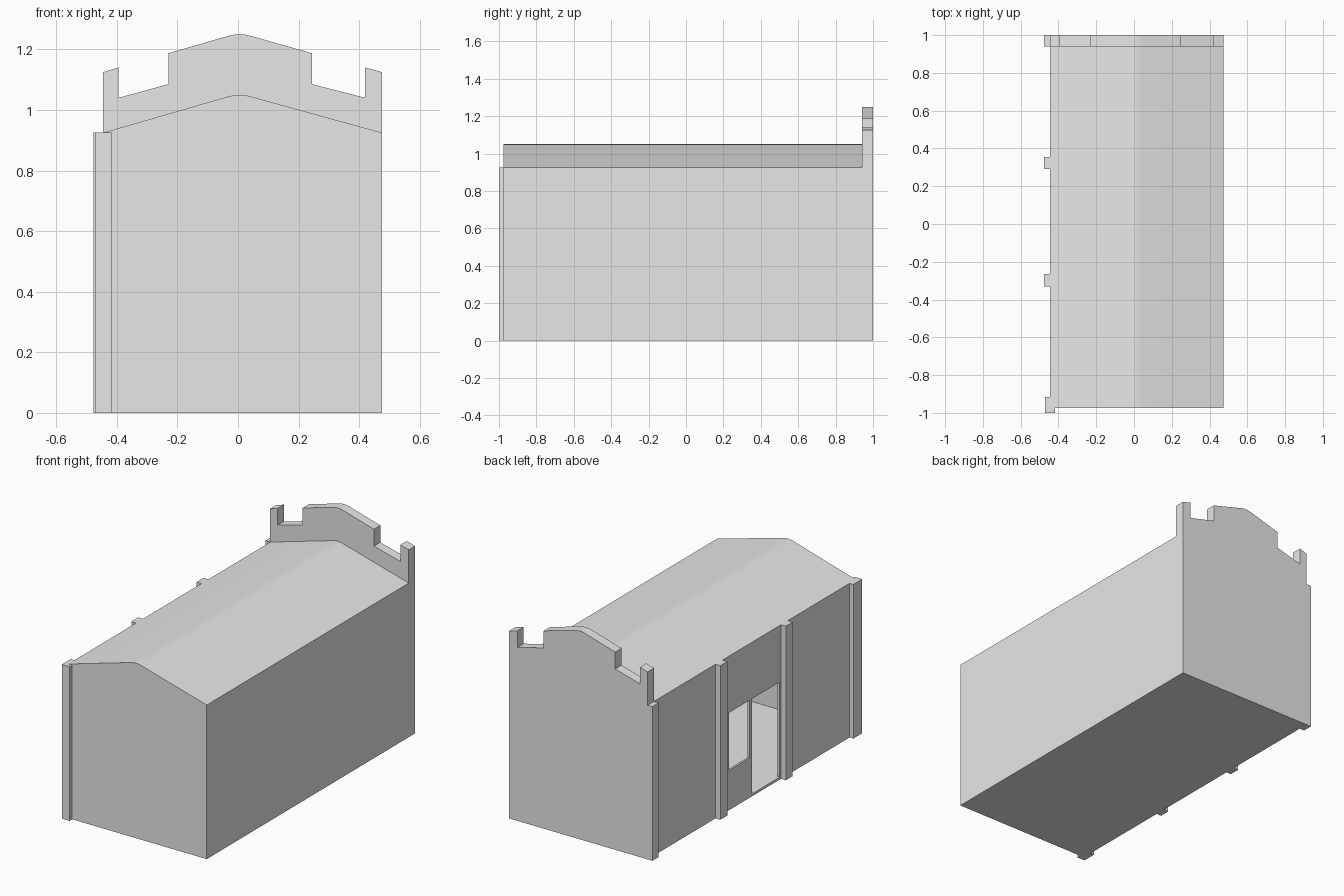
import bpy
import bmesh
from math import radians
from mathutils import Vector

default_cube = bpy.data.objects.get("Cube")
if default_cube:
    bpy.data.objects.remove(default_cube, do_unlink=True)

# One plain plaster colour
GREY = (0.8, 0.8, 0.8, 1.0)
plaster = bpy.data.materials.new("plain_grey")
plaster.use_nodes = True
plaster.diffuse_color = GREY
shader = next(n for n in plaster.node_tree.nodes if n.type == 'BSDF_PRINCIPLED')
shader.inputs["Base Color"].default_value = GREY

LEFT, RIGHT = -0.445, 0.475      # side walls
FRONT, REAR, BACK = -0.975, 0.94, 1.0
EAVES, RIDGE = 0.925, 1.05
THICK = 0.012


def prism(name, points, low, high, axis):
    """Extrude a closed 2D outline along y (points are x, z) or z (points are x, y)."""
    bm = bmesh.new()
    place = (lambda a, b: (a, low, b)) if axis == 'Y' else (lambda a, b: (a, b, low))
    face = bm.faces.new([bm.verts.new(place(a, b)) for a, b in points])
    new = bmesh.ops.extrude_face_region(bm, geom=[face])["geom"]
    step = Vector((0, high - low, 0)) if axis == 'Y' else Vector((0, 0, high - low))
    bmesh.ops.translate(bm, vec=step, verts=[v for v in new if isinstance(v, bmesh.types.BMVert)])
    bmesh.ops.recalc_face_normals(bm, faces=bm.faces)
    mesh = bpy.data.meshes.new(name)
    bm.to_mesh(mesh)
    bm.free()
    mesh.materials.append(plaster)
    obj = bpy.data.objects.new(name, mesh)
    bpy.context.collection.objects.link(obj)
    return obj


def rect(x0, x1, y0, y1):
    return [(x0, y0), (x1, y0), (x1, y1), (x0, y1)]


def select_only(obj):
    bpy.ops.object.select_all(action='DESELECT')
    obj.select_set(True)
    bpy.context.view_layer.objects.active = obj


def cut(target, cutter):
    """Subtract the cutter from the target, then discard it."""
    cutter.hide_render = True
    mod = target.modifiers.new("cut", 'BOOLEAN')
    mod.operation, mod.solver, mod.object = 'DIFFERENCE', 'EXACT', cutter
    select_only(target)
    bpy.ops.object.modifier_apply(modifier=mod.name)
    bpy.data.objects.remove(cutter, do_unlink=True)


def ridge(z):
    """Softly rounded crown, running from left to right."""
    return [(-0.03, z - 0.005), (-0.012, z - 0.001), (0.005, z), (0.022, z - 0.001), (0.04, z - 0.005)]


# Hollow hall with a low gabled roof
hall = prism("hall", [(RIGHT, 0), (LEFT, 0), (LEFT, EAVES)] + ridge(RIDGE) + [(RIGHT, EAVES)],
             FRONT, REAR, 'Y')
inner_l, inner_r = LEFT + THICK, RIGHT - THICK
room = prism("room_cutter",
             [(inner_r, 0.015), (inner_l, 0.015), (inner_l, EAVES - THICK)]
             + ridge(RIDGE - THICK) + [(inner_r, EAVES - THICK)],
             FRONT + THICK, REAR - THICK, 'Y')
cut(hall, room)

# Window and doorway side by side in one long wall
for name, y0, y1, z0 in (("window_cutter", 0.035, 0.23, 0.24), ("door_cutter", -0.25, 0.01, 0.015)):
    cut(hall, prism(name, rect(LEFT - 0.1, LEFT + 0.1, y0, y1), z0, 0.585, 'Z'))

# Stepped gable wall rising above the roof at the back
parapet = prism("stepped_gable_wall",
                [(RIGHT, 0), (LEFT, 0), (LEFT, 1.125), (-0.395, 1.14), (-0.395, 1.04),
                 (-0.23, 1.085), (-0.23, 1.187)] + ridge(1.25)
                + [(0.245, 1.187), (0.245, 1.085), (0.42, 1.04), (0.42, 1.14), (RIGHT, 1.125)],
                REAR, BACK, 'Y')

# Pilasters along the wall with the openings
pilasters = [prism(name, rect(-0.477, LEFT, y0, y1), 0, EAVES, 'Z')
             for name, y0, y1 in (("back_pilaster", REAR, BACK),
                                  ("middle_back_pilaster", 0.29, 0.355),
                                  ("middle_front_pilaster", -0.33, -0.265))]

# Corner pilaster wrapping round to the front
corner = prism("front_corner_pilaster",
               [(-0.47, -1), (-0.418, -1), (-0.418, FRONT), (LEFT, FRONT), (LEFT, -0.915), (-0.47, -0.915)],
               0, EAVES, 'Z')

for obj in [hall, parapet, corner] + pilasters:
    select_only(obj)
    bpy.ops.object.shade_smooth_by_angle(angle=radians(30))
